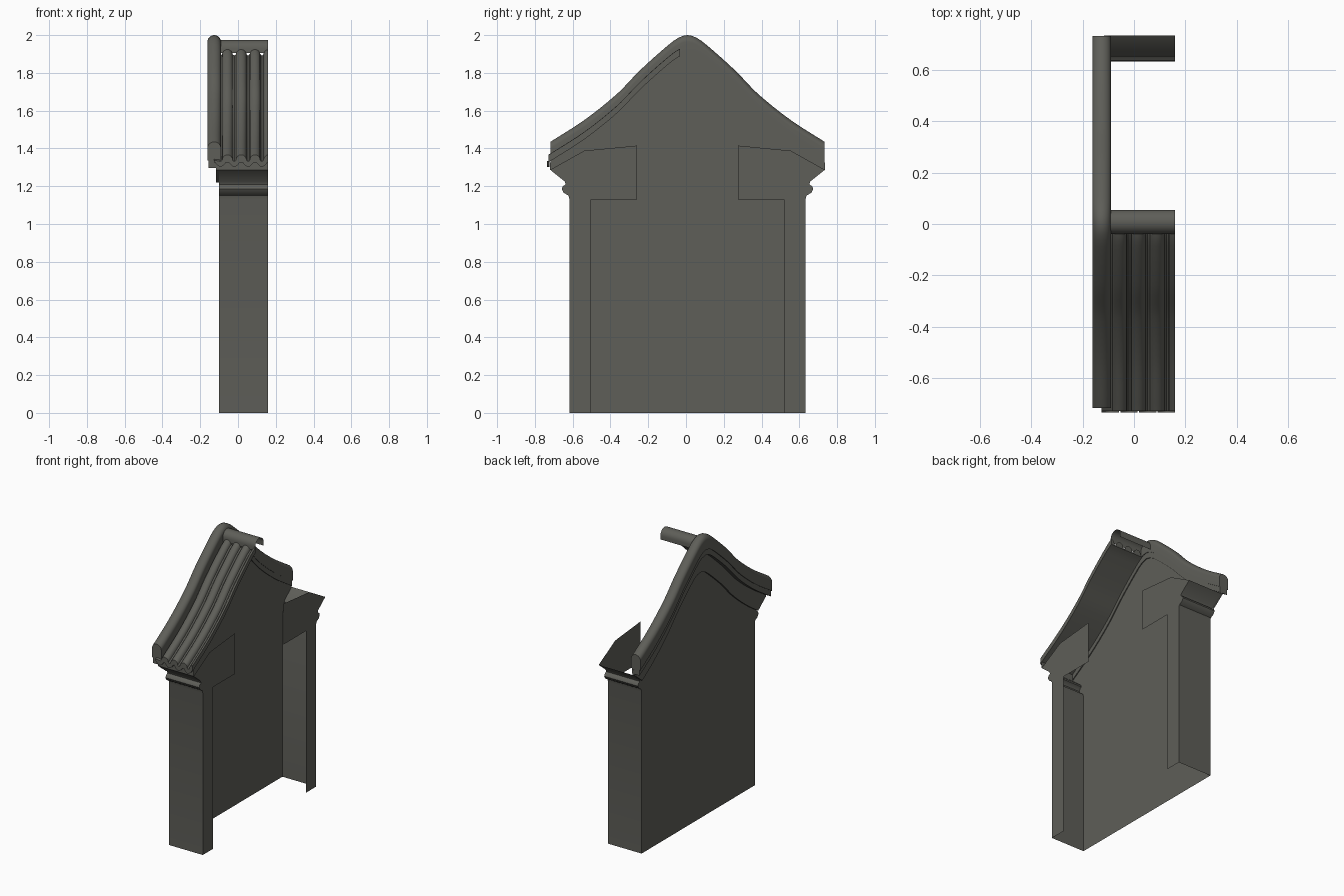
import bpy, bmesh, math

if "Cube" in bpy.data.objects:
    bpy.data.objects.remove(bpy.data.objects["Cube"])

C = 0.008                      # gable centre line in y
X0, X1 = -0.10, 0.16           # wall plane and cut plane
grey = bpy.data.materials.new("dark_grey_brick")
grey.diffuse_color = (0.112, 0.112, 0.098, 1)
grey.use_nodes = True
grey.node_tree.nodes["Principled BSDF"].inputs["Base Color"].default_value = grey.diffuse_color

# curved gable line: (distance from centre, height)
KEYS = [(0, 2.0), (0.04, 1.99), (0.09, 1.957), (0.25, 1.815),
        (0.37, 1.692), (0.54, 1.555), (0.726, 1.435), (0.745, 1.424)]
# cornice moulding: (distance from centre, height)
MOULD = [(0.625, 1.13), (0.63, 1.15), (0.655, 1.165), (0.666, 1.185),
         (0.66, 1.20), (0.645, 1.21), (0.65, 1.225), (0.727, 1.287)]


def top(d):
    """Smooth height of the gable line at distance d."""
    d = abs(d)
    n = len(KEYS)
    slope = [0.0] + [(KEYS[i + 1][1] - KEYS[i - 1][1]) / (KEYS[i + 1][0] - KEYS[i - 1][0])
                     for i in range(1, n - 1)] + [-0.6]
    for i in range(n - 1):
        (a, za), (b, zb) = KEYS[i], KEYS[i + 1]
        if d <= b or i == n - 2:
            h = b - a
            t = (d - a) / h
            return ((2*t**3 - 3*t**2 + 1) * za + (t**3 - 2*t**2 + t) * h * slope[i]
                    + (3*t**2 - 2*t**3) * zb + (t**3 - t**2) * h * slope[i + 1])


def line(d0, d1, drop=0.0, n=40):
    """Points along the gable line lowered by drop."""
    ds = [d0 + (d1 - d0) * i / n for i in range(n + 1)]
    return [(d, top(d) - drop) for d in ds]


def finish(name, bm, smooth=True, recalc=True):
    if recalc:
        bmesh.ops.recalc_face_normals(bm, faces=bm.faces)
    me = bpy.data.meshes.new(name)
    bm.to_mesh(me)
    bm.free()
    me.materials.append(grey)
    ob = bpy.data.objects.new(name, me)
    bpy.context.collection.objects.link(ob)
    if smooth:
        bpy.ops.object.select_all(action='DESELECT')
        ob.select_set(True)
        bpy.context.view_layer.objects.active = ob
        bpy.ops.object.shade_smooth_by_angle(angle=math.radians(35))
    return ob


def sheet(name, pts, x):
    """Flat panel in the yz plane."""
    bm = bmesh.new()
    bm.faces.new([bm.verts.new((x, C + d, z)) for d, z in pts])
    return finish(name, bm, False)


def strip(name, pts, xa, xb, closed=False):
    """Extrude a yz profile along x; a closed one gets end caps."""
    bm = bmesh.new()
    A = [bm.verts.new((xa, C + d, z)) for d, z in pts]
    B = [bm.verts.new((xb, C + d, z)) for d, z in pts]
    n = len(pts)
    for i in range(n if closed else n - 1):
        j = (i + 1) % n
        bm.faces.new((A[i], A[j], B[j], B[i]))
    if closed:
        bm.faces.new(A)
        bm.faces.new(B)
    return finish(name, bm)


def sweep(name, section, path, closed=True):
    """Sweep an (x, dz) section along a yz path, keeping it upright."""
    bm = bmesh.new()
    rings = [[bm.verts.new((x, C + d, z + dz)) for x, dz in section] for d, z in path]
    n = len(section)
    for a, b in zip(rings, rings[1:]):
        for i in range(n if closed else n - 1):
            j = (i + 1) % n
            bm.faces.new((a[i], a[j], b[j], b[i]))
    if closed:
        bm.faces.new(rings[0])
        bm.faces.new(rings[-1])
    return finish(name, bm)


def mirror(pts):
    return [(-d, z) for d, z in pts]


# gable wall: one sheet with the cornice ends included
right = [(0.625, 0)] + MOULD
sheet("gable_wall", right + line(0.72, -0.72, 0.1) + mirror(right)[::-1], X0)

# pilaster fronts with cornice, and the cut end plates
plate = right + [(0.547, 1.388), (0.267, 1.415), (0.267, 1.13), (0.512, 1.13), (0.512, 0)]
for side, f in (("front", mirror), ("back", list)):
    strip(side + "_pilaster", f(right), X0, X1)
    sheet(side + "_end_plate", f(plate), X1)

# raised fascia band under the verge
lower = [(0.727, 1.287)] + line(0.64, -0.64, 0.27) + [(-0.727, 1.287)]
strip("fascia_band", line(-0.727, 0.727, 0.11) + lower, -0.116, X0, True)

# verge trim and rounded verge tile running over the gable
strip("verge_trim", line(-0.725, 0.725, 0.08) + line(0.725, -0.725, 0.14), -0.155, -0.094, True)
arch = [(-0.126 + 0.036 * math.cos(math.pi * i / 12),
         -0.036 + 0.036 * math.sin(math.pi * i / 12)) for i in range(13)]
sweep("verge_tile", [(-0.09, -0.10)] + arch + [(-0.162, -0.10)], line(-0.726, 0.726, 0, 60))

# front roof tiles: round cover tiles with shallow pans between
prof = [(-0.127, -0.092), (-0.09, -0.096)]
for k in range(4):
    cx = -0.056 + 0.073 * k
    for i in range(9):
        a = math.pi * (1 - i / 8)
        x = cx + 0.028 * math.cos(a)
        if x < X1:
            prof.append((x, -0.092 + 0.030 * math.sin(a)))
    if k < 3:
        prof.append((cx + 0.0365, -0.098))
prof.append((X1, -0.063))
sweep("roof_tiles", prof + [(X1, -0.102), (-0.127, -0.102)], line(-0.737, -0.04))

# scalloped drip tiles and eave board at the front edge
for k in range(4):
    cx = -0.0925 + 0.073 * k
    pts = [(cx - 0.034 + 0.068 * i / 8, -0.030 * math.sin(math.pi * i / 8) + 1.333)
           for i in range(9)]
    bm = bmesh.new()
    edge = [[bm.verts.new((x, y, z)) for x, z in pts] for y in (-0.735, -0.722)]
    for i in range(8):
        bm.faces.new((edge[0][i], edge[0][i + 1], edge[1][i + 1], edge[1][i]))
    bm.faces.new(edge[0])
    finish("drip_tile_%d" % (k + 1), bm)
strip("eave_board", [(-0.727, 1.287), (-0.727, 1.335)], X0, X1)

# open half-round ridge cap
cap = [(0.047 * math.cos(math.pi * i / 12), 1.93 + 0.045 * math.sin(math.pi * i / 12))
       for i in range(13)]
strip("ridge_cap", [(0.047, 1.905)] + cap + [(-0.047, 1.905)], -0.095, X1)
